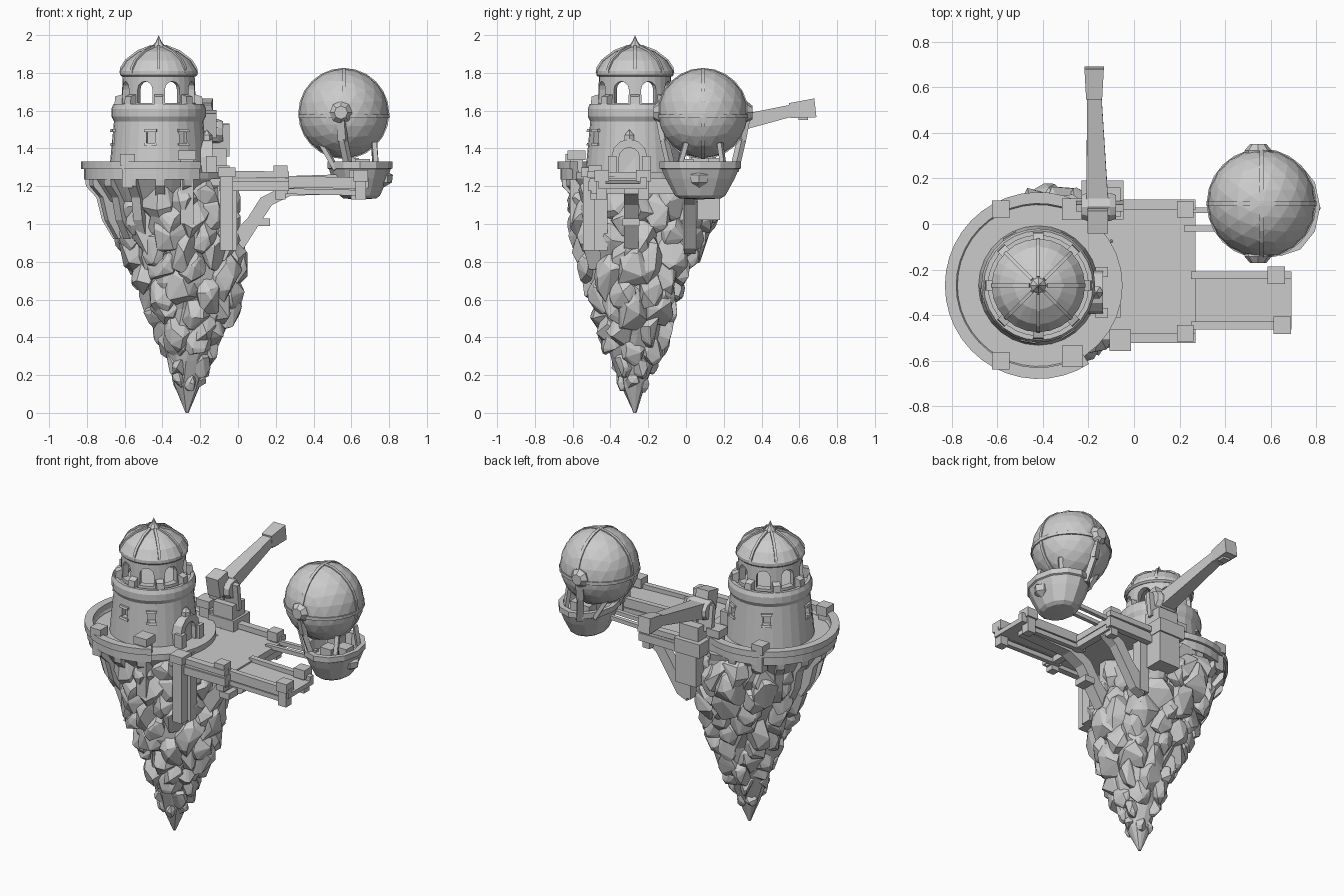
import bpy, bmesh, random
from math import sin, cos, pi, radians
from mathutils import Vector, Matrix

if "Cube" in bpy.data.objects:
    bpy.data.objects.remove(bpy.data.objects["Cube"])

random.seed(7)
TX, TY = -0.42, -0.27   # tower axis


def make(name, bm):
    bmesh.ops.remove_doubles(bm, verts=bm.verts, dist=1e-5)
    bmesh.ops.recalc_face_normals(bm, faces=bm.faces)
    me = bpy.data.meshes.new(name)
    bm.to_mesh(me)
    bm.free()
    ob = bpy.data.objects.new(name, me)
    bpy.context.collection.objects.link(ob)
    return ob


def loft(name, rings, wrap=False):
    """Skin a list of vertex rings; caps the ends unless wrapped."""
    bm = bmesh.new()
    vs = [[bm.verts.new(p) for p in r] for r in rings]
    n = len(vs[0])
    for i in range(len(vs) - (0 if wrap else 1)):
        a, b = vs[i], vs[(i + 1) % len(vs)]
        for j in range(n):
            bm.faces.new((a[j], a[(j + 1) % n], b[(j + 1) % n], b[j]))
    if not wrap:
        bm.faces.new(vs[0])
        bm.faces.new(vs[-1])
    bmesh.ops.dissolve_degenerate(bm, dist=1e-6, edges=bm.edges)
    return make(name, bm)


def lathe(name, prof, loc=(TX, TY, 0), seg=24, a0=0, a1=360, scale=(1, 1)):
    """Revolve a closed cross-section (r, z) about the vertical axis."""
    full = a1 - a0 == 360
    k = seg if full else seg + 1
    rings = []
    for i in range(k):
        a = radians(a0 + (a1 - a0) * i / seg)
        rings.append([(r * cos(a) * scale[0], r * sin(a) * scale[1], z) for r, z in prof])
    ob = loft(name, rings, full)
    ob.location = loc
    return ob


def beam(name, p0, p1, w0, h0, w1=None, h1=None):
    p0, p1 = Vector(p0), Vector(p1)
    d = (p1 - p0).normalized()
    side = d.cross(Vector((0, 0, 1)))
    side = side.normalized() if side.length > 1e-3 else Vector((1, 0, 0))
    up = side.cross(d)
    q = ((-.5, -.5), (.5, -.5), (.5, .5), (-.5, .5))
    return loft(name, [[p + side * u * w + up * v * h for u, v in q]
                       for p, w, h in ((p0, w0, h0), (p1, w1 or w0, h1 or h0))])


def box(name, x0, x1, y0, y1, z0, z1):
    q = ((x0, y0), (x1, y0), (x1, y1), (x0, y1))
    return loft(name, [[(x, y, z) for x, y in q] for z in (z0, z1)])


def post(name, x, y, z0, z1, w=0.07, cap=0.04):
    box(name, x - w * .4, x + w * .4, y - w * .4, y + w * .4, z0, z1 - cap)
    box(name + "_cap", x - w * .55, x + w * .55, y - w * .55, y + w * .55, z1 - cap - .02, z1)


def radial(name, pts, w, deg, loc=(TX, TY, 0)):
    """Extrude an (outward, z) outline by width w, then turn it about loc."""
    ob = loft(name, [[(r, s * w / 2, z) for r, z in pts] for s in (-1, 1)])
    ob.location, ob.rotation_euler.z = loc, radians(deg)
    return ob


def arch(name, w, z0, z1, r0, r1, deg, loc=(TX, TY, 0)):
    """Round-headed block reaching from r0 to r1 outward."""
    out = [(-w / 2, z0), (w / 2, z0)]
    out += [(w / 2 * cos(pi * i / 6), z1 - w / 2 + w / 2 * sin(pi * i / 6)) for i in range(7)]
    ob = loft(name, [[(r, y, z) for y, z in out] for r in (r0, r1)])
    ob.location, ob.rotation_euler.z = loc, radians(deg)
    return ob


def cut(ob, cutters):
    for c in cutters:
        m = ob.modifiers.new("cut", 'BOOLEAN')
        m.object, m.solver = c, 'EXACT'
    dg = bpy.context.evaluated_depsgraph_get()
    dg.update()
    me = bpy.data.meshes.new_from_object(ob.evaluated_get(dg))
    ob.modifiers.clear()
    ob.data = me
    for c in cutters:
        bpy.data.objects.remove(c)


# Floating rock: faceted core plus overlapping boulders; rows are z, x0, x1, y0, y1
ROCK = [(0, -.28, -.26, -.28, -.26), (.2, -.37, -.16, -.38, -.18), (.4, -.42, -.09, -.46, -.08),
        (.6, -.5, .02, -.51, -.05), (.8, -.6, .04, -.57, .03), (1, -.66, .01, -.61, .15),
        (1.24, -.7, -.02, -.63, .18)]


def section(z):
    for a, b in zip(ROCK, ROCK[1:]):
        if z <= b[0]:
            t = (z - a[0]) / (b[0] - a[0])
            x0, x1, y0, y1 = (p + (q - p) * t for p, q in zip(a[1:], b[1:]))
            return (x0 + x1) / 2, (y0 + y1) / 2, (x1 - x0) / 2, (y1 - y0) / 2


rings = []
for i in range(10):
    z = 1.24 * i / 9
    cx, cy, rx, ry = section(z)
    rings.append([(cx + rx * k * cos(a), cy + ry * k * sin(a), z) for a, k in
                  ((j * pi / 6 + .2 * i, random.uniform(.78, .95)) for j in range(12))])
loft("rock_core", rings)

bm = bmesh.new()
for i in range(11):
    z0 = .17 + .096 * i
    n = 5 + int(i * .8)
    for j in range(n):
        a = 2 * pi * (j + .5 * (i % 2) + random.uniform(-.2, .2)) / n
        z = min(z0 + random.uniform(-.03, .03), 1.12)
        cx, cy, rx, ry = section(z)
        s = min(.45 * (rx + ry) / 2, random.uniform(.075, .115))
        c = Vector((cx + (rx - s * .75) * cos(a), cy + (ry - s * .75) * sin(a), z))
        vs = []
        for k in range(22):
            d = Vector([random.gauss(0, 1) for _ in range(3)]).normalized()
            vs.append(bm.verts.new(c + Vector((d.x * s, d.y * s, d.z * s * 1.35))))
        res = bmesh.ops.convex_hull(bm, input=vs)
        bmesh.ops.delete(bm, geom=[v for v in vs if v.is_valid and not v.link_faces], context='VERTS')
make("rock_boulders", bm)

# Round terrace with its parapet and flared brackets
lathe("terrace_floor", [(0, 1.12), (.29, 1.12), (.37, 1.24), (.37, 1.275), (0, 1.275)], seg=32)
lathe("terrace_parapet", [(.355, 1.235), (.395, 1.235), (.395, 1.29), (.41, 1.29), (.41, 1.33),
                          (.36, 1.33), (.36, 1.29), (.355, 1.28)], seg=28, a0=57, a1=303)
for i in range(11):
    radial("terrace_bracket", [(.2, 1.25), (.39, 1.25), (.385, 1.2), (.33, 1.14), (.3, 1.02), (.24, .92), (.2, .95)],
           .05, 66 + i * 22.8)
for y, s in ((.065, 1), (-.6, -1)):
    post("terrace_post", -.585, y, 1.19, 1.37)
    post("terrace_pier", -.27, y + .02 * (s < 0), 1.0, 1.39, .085, .03)

# Tower shaft with recessed windows
tower = lathe("tower_shaft", [(0, 1.25), (.265, 1.25), (.26, 1.3), (.235, 1.56), (0, 1.56)], seg=28)
wins = (-100, -58, 60, 120, 190)
cut(tower, [radial("window_cutter", [(.215, 1.43), (.3, 1.43), (.3, 1.49), (.215, 1.49)], .045, d) for d in wins])
for d in wins:
    for z in (1.422, 1.495):
        radial("window_trim", [(.22, z - .007), (.256, z - .007), (.252, z + .007), (.22, z + .007)], .065, d)

# Doorway facing the deck
door = arch("door_surround", .19, 1.25, 1.45, .17, .285, 0, (TX, -.3, 0))
cut(door, [arch("door_cutter", .11, 1.262, 1.405, .255, .4, 0, (TX, -.3, 0))])
lathe("door_keystone", [(0, 1.42), (.03, 1.42), (.03, 1.47), (0, 1.5)], (-.165, -.3, 0), 6)
for s in (-1, 1):
    box("door_pillar", -.17, -.115, -.3 + s * .09 - .022, -.3 + s * .09 + .022, 1.24, 1.36)
for i in range(2):
    box("door_step", -.2, -.06 - .035 * i, -.41, -.19, 1.24 + i * .015, 1.255 + i * .015)

# Gallery, lantern room and domed roof
lathe("gallery", [(0, 1.54), (.235, 1.54), (.25, 1.57), (.25, 1.61), (.24, 1.635), (.22, 1.635),
                  (.22, 1.62), (0, 1.62)], seg=28)
drum = lathe("lantern_room", [(.155, 1.61), (.197, 1.61), (.19, 1.8), (.155, 1.8)], seg=32)
cut(drum, [arch("arch_cutter", .085, 1.64, 1.755, .13, .26, 22.5 + 45 * i) for i in range(8)])
for i in range(8):
    radial("gallery_pier", [(.18, 1.6), (.237, 1.6), (.23, 1.675), (.18, 1.69)], .045, 45 * i)
    radial("dome_rib", [(.15, 1.8), (.208, 1.8), (.203, 1.83), (.177, 1.87), (.112, 1.92), (.04, 1.948), (.03, 1.9)],
           .016, 45 * i)
lathe("dome", [(0, 1.78), (.195, 1.78), (.205, 1.79), (.205, 1.81), (.195, 1.825), (.17, 1.865),
               (.105, 1.912), (.04, 1.935), (0, 1.94)], seg=24)
lathe("spire", [(0, 1.92), (.04, 1.925), (.032, 1.945), (.015, 1.965), (0, 2.0)], seg=8)

# Deck with side rails, posts and cross joists
box("deck_floor", -.25, .27, -.51, .1, 1.2, 1.24)
for y in (-.5, .085):
    beam("deck_rail", (-.1, y, 1.265), (.27, y, 1.26), .045, .035)
    beam("deck_beam", (-.1, y, 1.2), (.27, y, 1.2), .04, .05)
    post("deck_corner_post", .225, y + (.02 if y < 0 else -.02), 1.13, 1.31, .065)
post("deck_front_pier", -.06, -.51, .86, 1.3, .085, .03)
box("deck_joist", .22, .265, -.5, .08, 1.16, 1.21)

# Gangway and its end posts
beam("gangway_floor", (.25, -.335, 1.215), (.69, -.335, 1.2), .23, .03)
for y in (-.445, -.225):
    beam("gangway_side", (.25, y, 1.225), (.69, y, 1.215), .035, .06)
    beam("gangway_under_beam", (.2, y, 1.175), (.65, y, 1.165), .03, .03)
    post("gangway_end_post", .65 if y < -.3 else .625, y, 1.13, 1.285, .07)

# Curved struts carrying the deck and gangway
ARC = [(-.04, .84), (.03, .87), (.1, .98), (.18, 1.1), (.28, 1.15), (.62, 1.16), (.62, 1.2),
       (.22, 1.19), (.12, 1.14), (.05, 1.03), (-.02, .96)]
radial("gangway_strut", ARC, .075, 0, (0, -.29, 0))
radial("deck_strut", [(min(x, .25), z) for x, z in ARC], .06, 0, (0, .02, 0))
for y in (-.45, -.29, .02):
    box("strut_wall_post", -.07, -.005, y - .035, y + .035, .86, 1.21)
box("strut_collar", .1, .17, -.335, -.245, .99, 1.03)

# Crane on a stone pier
box("crane_pier", -.2, -.05, .06, .18, 1.02, 1.25)
box("crane_base", -.23, -.045, .02, .19, 1.22, 1.31)
box("crane_pedestal", -.2, -.06, .03, .16, 1.31, 1.4)
for x in (-.215, -.105):
    beam("crane_cheek", (x + .01, .09, 1.36), (x + .01, .07, 1.53), .1, .03)
hub = lathe("crane_hub", [(0, -.075), (.055, -.075), (.065, -.05), (.065, .05), (.055, .075), (0, .075)],
            (-.155, .075, 1.49), 10)
hub.rotation_euler.y = pi / 2
beam("crane_arm", (-.16, .05, 1.48), (-.175, .6, 1.61), .1, .1, .06, .06)
beam("crane_head", (-.175, .55, 1.6), (-.175, .685, 1.615), .07, .08, .085, .1)
beam("crane_counterweight", (-.16, -.03, 1.52), (-.16, .07, 1.54), .09, .13)
beam("crane_hook_block", (-.175, .62, 1.55), (-.175, .62, 1.58), .05, .05)

# Balloon envelope, seams and side knobs
B = Vector((.56, .09, 1.585))
bm = bmesh.new()
bmesh.ops.create_icosphere(bm, subdivisions=3, radius=.236, matrix=Matrix.Translation(B))
make("balloon_envelope", bm)
SEAM = [(.228, -.01), (.241, -.01), (.241, .01), (.228, .01)]
lathe("balloon_belt", SEAM, B - Vector((0, 0, .015)))
for r in ((0, pi / 2, 0), (pi / 2, 0, 0)):
    lathe("balloon_seam", SEAM, B, 24).rotation_euler = r
for s in (-1, 1):
    k = lathe("balloon_knob", [(0, -.03), (.055, -.03), (.06, .0), (.035, .03), (0, .03)],
              (.545, .09 + s * .232, 1.59), 8)
    k.rotation_euler.x = -s * pi / 2
    beam("balloon_strap", (.545, .09 + s * .23, 1.57), (.555, .09 + s * .205, 1.44), .045, .03)
    beam("balloon_strap_lower", (.555, .09 + s * .205, 1.45), (.59, .09 + s * .165, 1.28), .04, .03)
    for x0, x1 in ((.44, .52), (.72, .73)):
        beam("balloon_rope", (x0, .09 + s * .09, 1.43), (x1, .08 + s * .12, 1.29), .025, .025)

# Gondola with cargo, badge and mooring bars
lathe("gondola_hull", [(0, 1.13), (.5, 1.135), (.62, 1.15), (.85, 1.24), (.95, 1.29), (1, 1.295), (1, 1.33),
                       (.84, 1.33), (.8, 1.25), (0, 1.25)], (.645, .075, 0), 12, scale=(.172, .215))
for x, y, h in ((.6, .16, 1.35), (.66, .0, 1.345), (.7, .1, 1.32)):
    box("gondola_cargo", x - .04, x + .04, y - .04, y + .04, 1.24, h)
lathe("gondola_badge", [(0, 1.19), (.05, 1.22), (.055, 1.26), (.02, 1.28), (0, 1.28)], (.765, .07, 0), 6)
for y in (.06, -.02):
    beam("mooring_bar", (.22, y, 1.24), (.53, y, 1.25), .025, .025)
